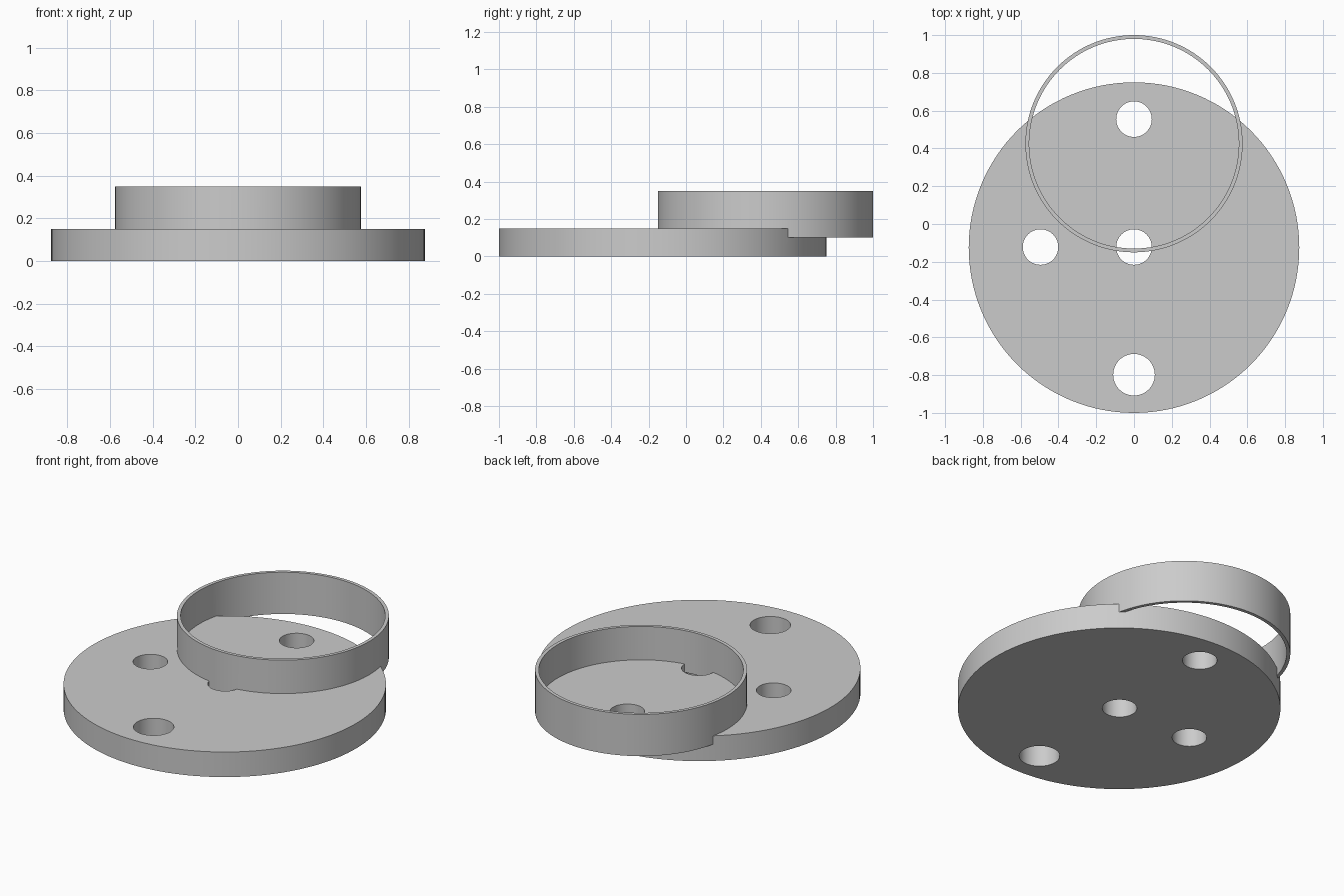
import bpy

if "Cube" in bpy.data.objects:
    bpy.data.objects.remove(bpy.data.objects["Cube"])

SEGMENTS = 128


def cylinder(name, x, y, radius, z0, z1, segments=SEGMENTS):
    bpy.ops.mesh.primitive_cylinder_add(
        vertices=segments, radius=radius, depth=z1 - z0,
        location=(x, y, (z0 + z1) / 2))
    obj = bpy.context.object
    obj.name = name
    return obj


def combine(target, tool, operation):
    mod = target.modifiers.new("bool", 'BOOLEAN')
    mod.operation = operation
    mod.solver = 'EXACT'
    mod.object = tool
    bpy.context.view_layer.objects.active = target
    bpy.ops.object.modifier_apply(modifier=mod.name)
    bpy.data.objects.remove(tool, do_unlink=True)


# Round base plate
base = cylinder("base_plate_with_collar", 0, -0.125, 0.875, 0, 0.15)

# Through holes: x, y, radius
holes = [(0, 0.555, 0.094), (0, -0.122, 0.094),
         (-0.495, -0.122, 0.094), (0, -0.798, 0.11)]
for x, y, r in holes:
    combine(base, cylinder("hole_cutter", x, y, r, -0.1, 0.3, 64), 'DIFFERENCE')

# Thin collar, sunk into the plate and overhanging its back edge
collar = cylinder("collar", 0, 0.425, 0.575, 0.10, 0.35)
combine(collar, cylinder("collar_bore", 0, 0.425, 0.555, 0, 0.5), 'DIFFERENCE')
combine(base, collar, 'UNION')

# Smooth walls, crisp rims
bpy.ops.object.select_all(action='DESELECT')
base.select_set(True)
bpy.context.view_layer.objects.active = base
bpy.ops.object.shade_smooth_by_angle()
